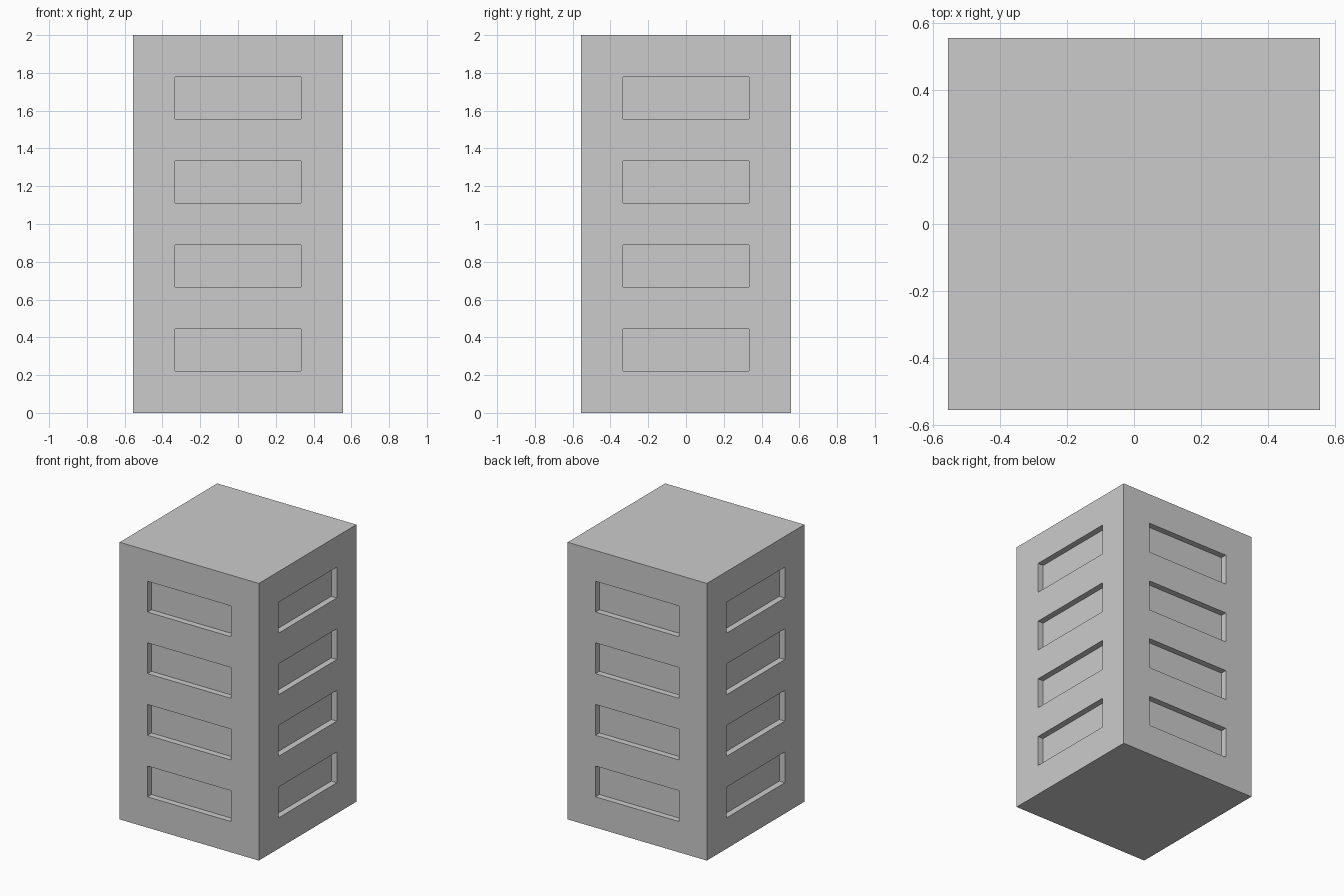
import bpy, bmesh
from mathutils import Vector

if "Cube" in bpy.data.objects:
    bpy.data.objects.remove(bpy.data.objects["Cube"])

U = 2 / 9            # module: tower is 5 x 5 x 9 modules
HALF = 2.5 * U       # half width of the tower
WIN = 1.5 * U        # half width of a window
DEPTH = 0.2 * U      # window recess depth

# Plain tower block standing on the ground
bm = bmesh.new()
bmesh.ops.create_cube(bm, size=1)
bmesh.ops.scale(bm, vec=(2 * HALF, 2 * HALF, 2), verts=bm.verts)
bmesh.ops.translate(bm, vec=(0, 0, 1), verts=bm.verts)


def cut(co, normal):
    bmesh.ops.bisect_plane(bm, geom=bm.verts[:] + bm.edges[:] + bm.faces[:],
                           plane_co=co, plane_no=normal)


# Cut lines along window sides, sills and heads
for s in (-WIN, WIN):
    cut((s, 0, 0), (1, 0, 0))
    cut((0, s, 0), (0, 1, 0))
for i in range(1, 9):
    cut((0, 0, i * U), (0, 0, 1))
bm.normal_update()


def is_window(f):
    c = f.calc_center_median()
    side = abs(f.normal.z) < 0.5
    central = min(abs(c.x), abs(c.y)) < 0.01
    return side and central and int(c.z / U) % 2 == 1


# Recess four windows on each of the four sides
windows = [f for f in bm.faces if is_window(f)]
inward = [-f.normal.copy() * DEPTH for f in windows]
panes = bmesh.ops.extrude_discrete_faces(bm, faces=windows)["faces"]
for f in panes:
    n = f.calc_center_median()
    axis = Vector((1, 0, 0)) if abs(n.x) > abs(n.y) else Vector((0, 1, 0))
    step = axis * (-DEPTH if n.dot(axis) > 0 else DEPTH)
    bmesh.ops.translate(bm, vec=step, verts=f.verts[:])

bmesh.ops.recalc_face_normals(bm, faces=bm.faces[:])
mesh = bpy.data.meshes.new("tower_block")
bm.to_mesh(mesh)
bm.free()
tower = bpy.data.objects.new("tower_block", mesh)
bpy.context.collection.objects.link(tower)
